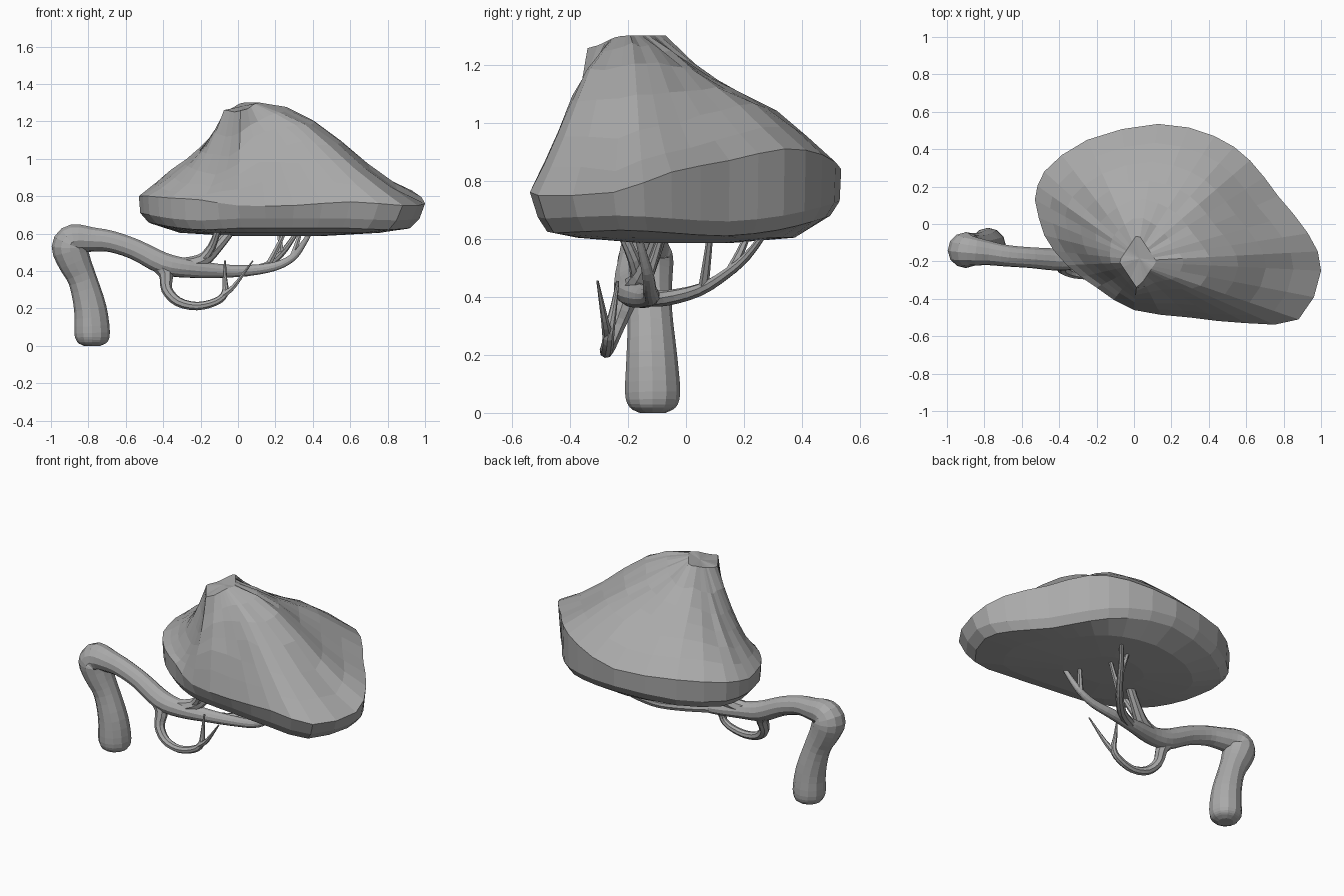
import bpy, bmesh, math, random
from mathutils import Vector

random.seed(4)
if "Cube" in bpy.data.objects:
    bpy.data.objects.remove(bpy.data.objects["Cube"], do_unlink=True)

grey = bpy.data.materials.new("plain grey")
grey.use_nodes = True
grey.diffuse_color = (0.4, 0.4, 0.4, 1)
grey.node_tree.nodes["Principled BSDF"].inputs["Base Color"].default_value = (0.4, 0.4, 0.4, 1)


def finish(name, bm):
    bmesh.ops.recalc_face_normals(bm, faces=bm.faces)
    mesh = bpy.data.meshes.new(name)
    bm.to_mesh(mesh)
    bm.free()
    mesh.materials.append(grey)
    obj = bpy.data.objects.new(name, mesh)
    bpy.context.scene.collection.objects.link(obj)


def loft(bm, rings):
    """Skin closed rings of equal length and cap both ends."""
    loops = [[bm.verts.new(p) for p in ring] for ring in rings]
    for a, b in zip(loops, loops[1:]):
        for i in range(len(a)):
            j = (i + 1) % len(a)
            bm.faces.new((a[i], a[j], b[j], b[i]))
    for loop in (loops[0], loops[-1]):
        centre = bm.verts.new(sum((v.co for v in loop), Vector()) / len(loop))
        for i in range(len(loop)):
            bm.faces.new((loop[i], loop[(i + 1) % len(loop)], centre))


def spline(points, steps):
    """Smooth path through points of any dimension."""
    pts = [Vector(p) for p in points]
    pts = [2 * pts[0] - pts[1]] + pts + [2 * pts[-1] - pts[-2]]
    out = []
    for a, b, c, d in zip(pts, pts[1:], pts[2:], pts[3:]):
        for k in range(steps):
            t = k / steps
            out.append(0.5 * (2 * b + (c - a) * t + (2 * a - 5 * b + 4 * c - d) * t * t
                              + (3 * b - a - 3 * c + d) * t ** 3))
    return out + [pts[-2]]


def branch(name, points, sides=8, steps=3):
    """Tapered tube; each point is x, y, z, radius."""
    path = spline(points, steps)
    rings = []
    side = Vector((0, 1, 0))
    for i, p in enumerate(path):
        ahead = path[min(i + 1, len(path) - 1)].xyz - path[max(i - 1, 0)].xyz
        ahead.normalize()
        side = (side - ahead * side.dot(ahead)).normalized()
        other = ahead.cross(side)
        rings.append([p.xyz + max(p.w, 0.004) * (side * math.cos(a) + other * math.sin(a))
                      for a in (math.tau * k / sides for k in range(sides))])
    bm = bmesh.new()
    loft(bm, rings)
    finish(name, bm)


# Trunk with a rounded foot, bent over into the main limb
branch("trunk", [(-.78, -.115, 0, .045), (-.78, -.115, .02, .08), (-.78, -.115, .07, .095),
                 (-.79, -.118, .2, .087), (-.83, -.125, .35, .077), (-.875, -.135, .45, .088),
                 (-.9, -.14, .53, .096), (-.87, -.145, .57, .082), (-.78, -.155, .568, .066),
                 (-.68, -.17, .558, .058), (-.55, -.18, .515, .056), (-.4, -.19, .44, .06),
                 (-.27, -.18, .415, .052), (-.1, -.14, .4, .038), (.06, -.12, .403, .03),
                 (.2, -.125, .425, .024), (.29, -.13, .47, .02), (.34, -.145, .53, .016),
                 (.4, -.17, .63, .011)], sides=12)

# Limbs and twigs reaching up into the crown
branch("upper_limb", [(-.33, -.19, .42, .045), (-.2, -.16, .45, .04), (-.11, -.12, .53, .03),
                      (-.02, -.08, .64, .024)])
branch("upper_twig", [(-.2, -.16, .45, .03), (-.14, -.18, .53, .022), (-.1, -.23, .64, .016)])
branch("back_limb", [(-.08, -.13, .397, .03), (.04, -.06, .397, .027), (.15, .05, .425, .022),
                     (.22, .14, .48, .018), (.27, .21, .54, .015), (.33, .28, .63, .01)])
for i, (x, y, z, tx, ty) in enumerate([(.29, -.13, .47, .34, -.08), (.16, .06, .43, .26, .085),
                                       (.23, .155, .49, .22, .22)]):
    branch(f"crown_twig_{i + 1}", [(x, y, z, .018), ((x + tx) / 2, (y + ty) / 2, (z + .62) / 2, .014),
                                   (tx, ty, .63, .01)], sides=6)

# Hanging branch with two bare twigs
branch("hanging_branch", [(-.42, -.19, .44, .05), (-.385, -.21, .38, .038), (-.38, -.24, .3, .03),
                          (-.32, -.265, .235, .026), (-.22, -.275, .212, .023),
                          (-.12, -.27, .235, .021), (-.07, -.265, .28, .019),
                          (-.07, -.25, .36, .012), (-.07, -.235, .455, .005)])
branch("long_twig", [(-.08, -.27, .27, .019), (-.02, -.28, .32, .013), (.08, -.305, .455, .004)], sides=6)

# Leafy crown: rim outline as x, y, height of upper edge, height of lower edge
rim = spline([(-.53, .13, .8, .68), (-.48, .28, .82, .67), (-.25, .45, .84, .68), (.13, .535, .84, .7),
              (.43, .47, .89, .68), (.62, .34, .91, .65), (.77, .15, .87, .63), (.93, -.05, .83, .64),
              (1, -.25, .76, .65), (.88, -.51, .75, .64), (.6, -.53, .77, .65), (.3, -.5, .75, .65),
              (0, -.46, .75, .65), (-.2, -.34, .78, .64), (-.36, -.22, .79, .65),
              (-.48, -.06, .8, .67), (-.53, .13, .8, .68)], 2)[:-1]
peak = Vector((.02, -.2))
middle = Vector((.2, 0))
crown_rings = [[] for _ in range(11)]


def towards(angle, degrees):
    return max(0, math.cos(angle - math.radians(degrees)))


for p in rim:
    flat = p.xy
    out = flat - peak
    angle = math.atan2(out.y, out.x)
    # Shallow underside, tucked in below the front edge
    tuck = .05 * towards(angle, -60)
    for ring, s, z in zip(crown_rings, (.3, .7, .93 - tuck, .99 - tuck),
                          (.586, .604, p.w - .02, p.w + .03)):
        q = middle.lerp(flat, s)
        ring.append(Vector((q.x, q.y, z)))
    # Slopes to a small pointed top drawn out towards the front, with a hollow on the left
    pinch = abs(math.cos(angle)) + abs(math.sin(angle))
    top = peak + Vector((math.cos(angle) * .1, math.sin(angle) * .15)) / pinch
    top_z = 1.3 - .04 * towards(angle, -90) ** 2 - .04 * towards(angle, 180)
    swell = .03 * towards(angle, -10) + .03 * towards(angle, -60) - .1 * towards(angle, 205)
    shoulder = .04 * towards(angle, 0) ** 4 - .025 * towards(angle, 90) - .025 * towards(angle, -70) ** 2
    for k in range(7):
        t = k / 6
        q = flat.lerp(top, t)
        z = p.z + (top_z - p.z) * t + swell * math.sin(math.pi * t) - shoulder * math.sin(math.tau * t)
        if 0 < k < 6:
            z += random.uniform(-.009, .009)
        crown_rings[4 + k].append(Vector((q.x, q.y, z)))
bm = bmesh.new()
loft(bm, crown_rings)
finish("crown", bm)
